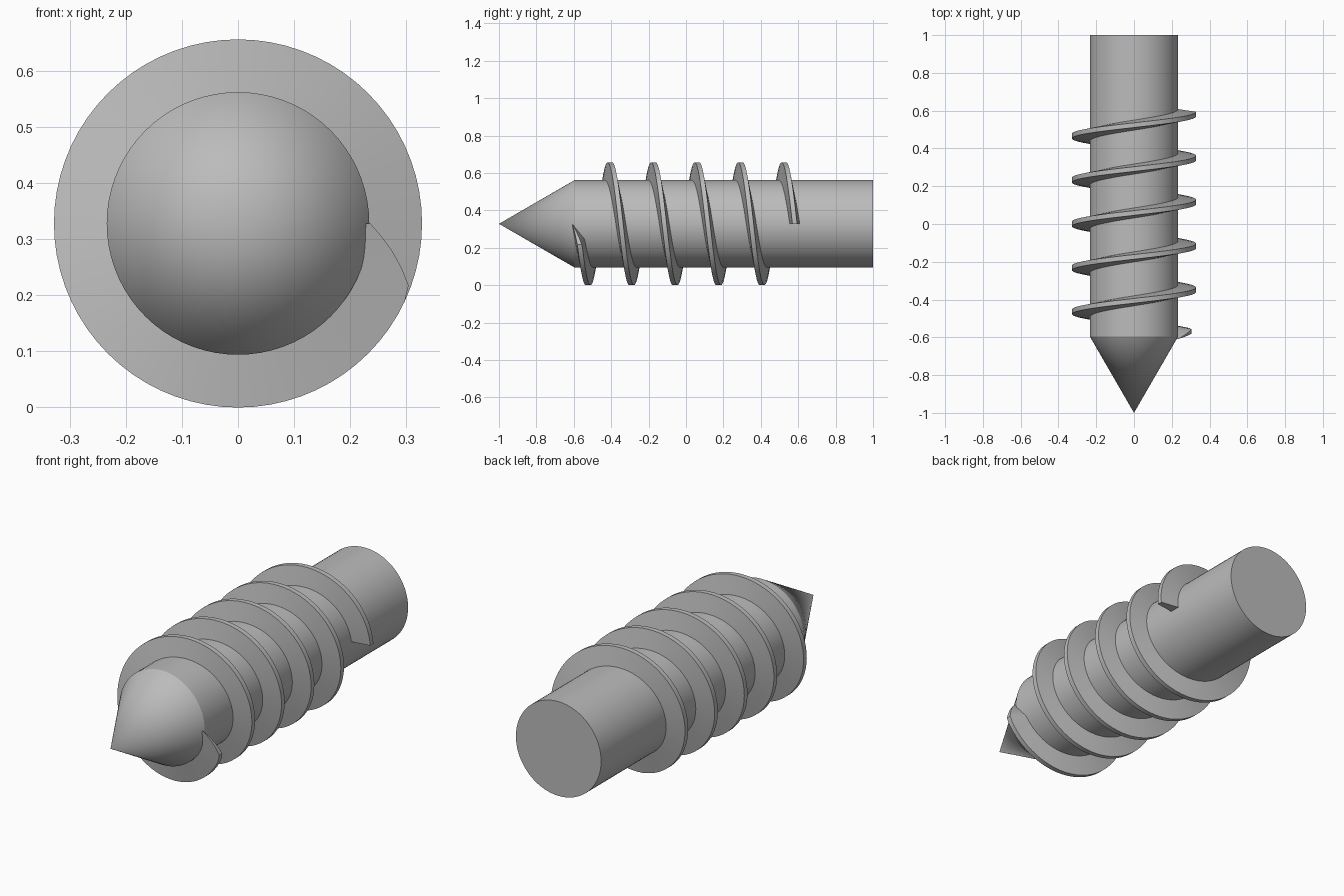
import bpy
import bmesh
from math import cos, sin, pi, radians

cube = bpy.data.objects.get("Cube")
if cube:
    bpy.data.objects.remove(cube, do_unlink=True)

SHAFT_R, THREAD_R = 0.234, 0.328
AXIS_Z = THREAD_R
TURNS, STEPS = 5, 72
START_Y, PITCH = -0.581, 0.2325
ROOT_W, CREST_W = 0.055, 0.025
RAMP = radians(21)

steel = bpy.data.materials.new("grey steel")
steel.use_nodes = True
grey = (0.5, 0.5, 0.5, 1)
steel.diffuse_color = grey
steel.node_tree.nodes["Principled BSDF"].inputs["Base Color"].default_value = grey


def around(radius, angle, y):
    """Point at a radius and angle about the long axis."""
    return (radius * cos(angle), y, AXIS_Z + radius * sin(angle))


def finish(name, bm):
    bmesh.ops.recalc_face_normals(bm, faces=bm.faces)
    mesh = bpy.data.meshes.new(name)
    bm.to_mesh(mesh)
    bm.free()
    mesh.materials.append(steel)
    obj = bpy.data.objects.new(name, mesh)
    bpy.context.collection.objects.link(obj)
    bpy.ops.object.select_all(action='DESELECT')
    obj.select_set(True)
    bpy.context.view_layer.objects.active = obj
    bpy.ops.object.shade_smooth_by_angle(angle=radians(28))


def bridge(bm, a, b):
    for i in range(len(a)):
        j = (i + 1) % len(a)
        bm.faces.new((a[i], a[j], b[j], b[i]))


# Shaft: round bar with a conical point at the front
bm = bmesh.new()
rings = [[bm.verts.new(around(SHAFT_R, 2 * pi * i / STEPS, y)) for i in range(STEPS)]
         for y in (-0.595, 1)]
bridge(bm, *rings)
bm.faces.new(rings[1])
tip = bm.verts.new((0, -1, AXIS_Z))
for i in range(STEPS):
    bm.faces.new((tip, rings[0][i], rings[0][(i + 1) % STEPS]))
finish("pointed_shaft", bm)

# Thread: tapered section swept along a helix, ramping up from the shaft
bm = bmesh.new()
sections = []
for k in range(TURNS * STEPS + 1):
    turn = 2 * pi * k / STEPS
    grow = max(0.02, min(1, turn / RAMP))
    crest_r = SHAFT_R + (THREAD_R - SHAFT_R) * grow
    inner_r = SHAFT_R - 0.006
    mid = START_Y + PITCH * k / STEPS - ROOT_W * (1 - grow) / 2
    root, crest = ROOT_W * grow / 2, CREST_W * grow / 2
    profile = ((inner_r, -root), (crest_r, -crest), (crest_r, crest), (inner_r, root))
    sections.append([bm.verts.new(around(r, -turn, mid + dy)) for r, dy in profile])
for a, b in zip(sections, sections[1:]):
    bridge(bm, a, b)
bm.faces.new(sections[0])
bm.faces.new(sections[-1])
finish("spiral_thread", bm)
